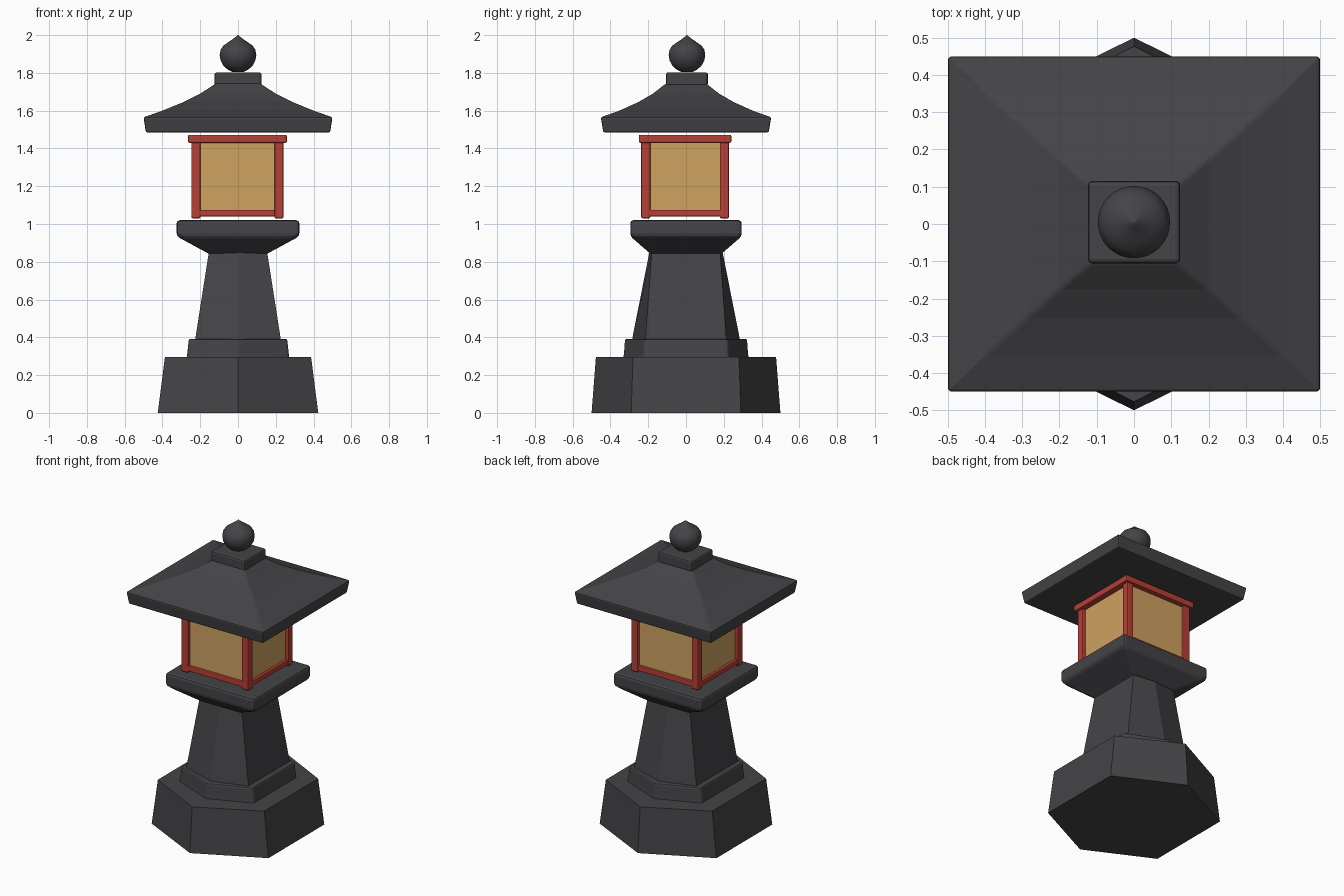
import bpy, bmesh, math

if "Cube" in bpy.data.objects:
    bpy.data.objects.remove(bpy.data.objects["Cube"])


def material(name, rgb):
    m = bpy.data.materials.new(name)
    m.diffuse_color = (*rgb, 1)
    m.use_nodes = True
    m.node_tree.nodes["Principled BSDF"].inputs["Base Color"].default_value = m.diffuse_color
    return m


STONE = material("dark stone", (0.058, 0.058, 0.064))
RED = material("red lacquer", (0.47, 0.05, 0.035))
PAPER = material("warm paper", (0.62, 0.36, 0.12))


def loft(name, rings, mat, bevel=0.0, smooth=None):
    """Skin a stack of equal-sized point rings, capping both ends."""
    bm = bmesh.new()
    loops = [[bm.verts.new(p) for p in ring] for ring in rings]
    n = len(loops[0])
    for a, b in zip(loops, loops[1:]):
        for i in range(n):
            j = (i + 1) % n
            bm.faces.new((a[i], a[j], b[j], b[i]))
    bm.faces.new(loops[0][::-1])
    bm.faces.new(loops[-1])
    bmesh.ops.recalc_face_normals(bm, faces=bm.faces)
    me = bpy.data.meshes.new(name)
    bm.to_mesh(me)
    bm.free()
    me.materials.append(mat)
    ob = bpy.data.objects.new(name, me)
    bpy.context.collection.objects.link(ob)
    if bevel:
        mod = ob.modifiers.new("soft edges", 'BEVEL')
        mod.width = bevel
        mod.segments = 2
        mod.limit_method = 'ANGLE'
        mod.angle_limit = math.radians(32)
    if smooth:
        bpy.ops.object.select_all(action='DESELECT')
        ob.select_set(True)
        bpy.context.view_layer.objects.active = ob
        bpy.ops.object.shade_smooth_by_angle(angle=math.radians(smooth))
    return ob


def hexa(x, yc, ya, z):
    return [(x, -yc, z), (x, yc, z), (0, ya, z), (-x, yc, z), (-x, -yc, z), (0, -ya, z)]


def rect(x, y, z, cx=0.0, cy=0.0):
    return [(cx + x, cy - y, z), (cx + x, cy + y, z), (cx - x, cy + y, z), (cx - x, cy - y, z)]


def block(name, cx, cy, hx, hy, z0, z1, mat, bevel=0.0):
    return loft(name, [rect(hx, hy, z0, cx, cy), rect(hx, hy, z1, cx, cy)], mat, bevel)


# Hexagonal base, step and tapering shaft
loft("base", [hexa(0.425, 0.29, 0.5, 0), hexa(0.412, 0.287, 0.492, 0.1),
              hexa(0.387, 0.28, 0.477, 0.295)], STONE)
loft("base_step", [hexa(0.272, 0.225, 0.335, 0.28), hexa(0.268, 0.222, 0.33, 0.32),
                   hexa(0.26, 0.22, 0.325, 0.392)], STONE, 0.01)
loft("shaft", [hexa(0.228, 0.215, 0.287, 0.38), hexa(0.153, 0.18, 0.192, 0.86)], STONE)

# Flared platform
loft("platform", [rect(0.15, 0.185, 0.84), rect(0.325, 0.295, 0.935),
                  rect(0.325, 0.295, 1.02)], STONE, 0.016)

# Lamp box: paper body, corner posts, rails
CX, CY = -0.003, -0.005
block("paper_box", CX, CY, 0.222, 0.212, 1.05, 1.45, PAPER)
for sx in (-1, 1):
    for sy in (-1, 1):
        block("corner_post", CX + sx * 0.22, CY + sy * 0.208, 0.024, 0.024,
              1.03, 1.44, RED, 0.007)
for s in (-1, 1):
    block("bottom_rail_x", CX, CY + s * 0.208, 0.235, 0.02, 1.04, 1.075, RED, 0.006)
    block("bottom_rail_y", CX + s * 0.22, CY, 0.02, 0.22, 1.04, 1.075, RED, 0.006)
    block("top_rail_x", CX, CY + s * 0.22, 0.262, 0.025, 1.43, 1.472, RED, 0.007)
    block("top_rail_y", CX + s * 0.235, CY, 0.026, 0.242, 1.43, 1.472, RED, 0.007)

# Concave hipped roof with a square cap
loft("roof", [rect(0.488, 0.438, 1.485), rect(0.5, 0.451, 1.565), rect(0.4, 0.353, 1.6),
              rect(0.29, 0.253, 1.645), rect(0.2, 0.175, 1.69),
              rect(0.115, 0.105, 1.745)], STONE, 0.008)
block("roof_cap", 0, 0.005, 0.124, 0.111, 1.73, 1.803, STONE, 0.012)

# Pointed ball finial
profile = [(0.03, 1.805), (0.055, 1.818), (0.077, 1.838), (0.092, 1.866), (0.097, 1.895),
           (0.092, 1.922), (0.078, 1.944), (0.055, 1.96), (0.03, 1.977), (0.012, 1.991),
           (0.001, 2.0)]
N = 32
loft("finial", [[(r * math.cos(math.tau * i / N), 0.005 + r * math.sin(math.tau * i / N), z)
                 for i in range(N)] for r, z in profile], STONE, smooth=40)
